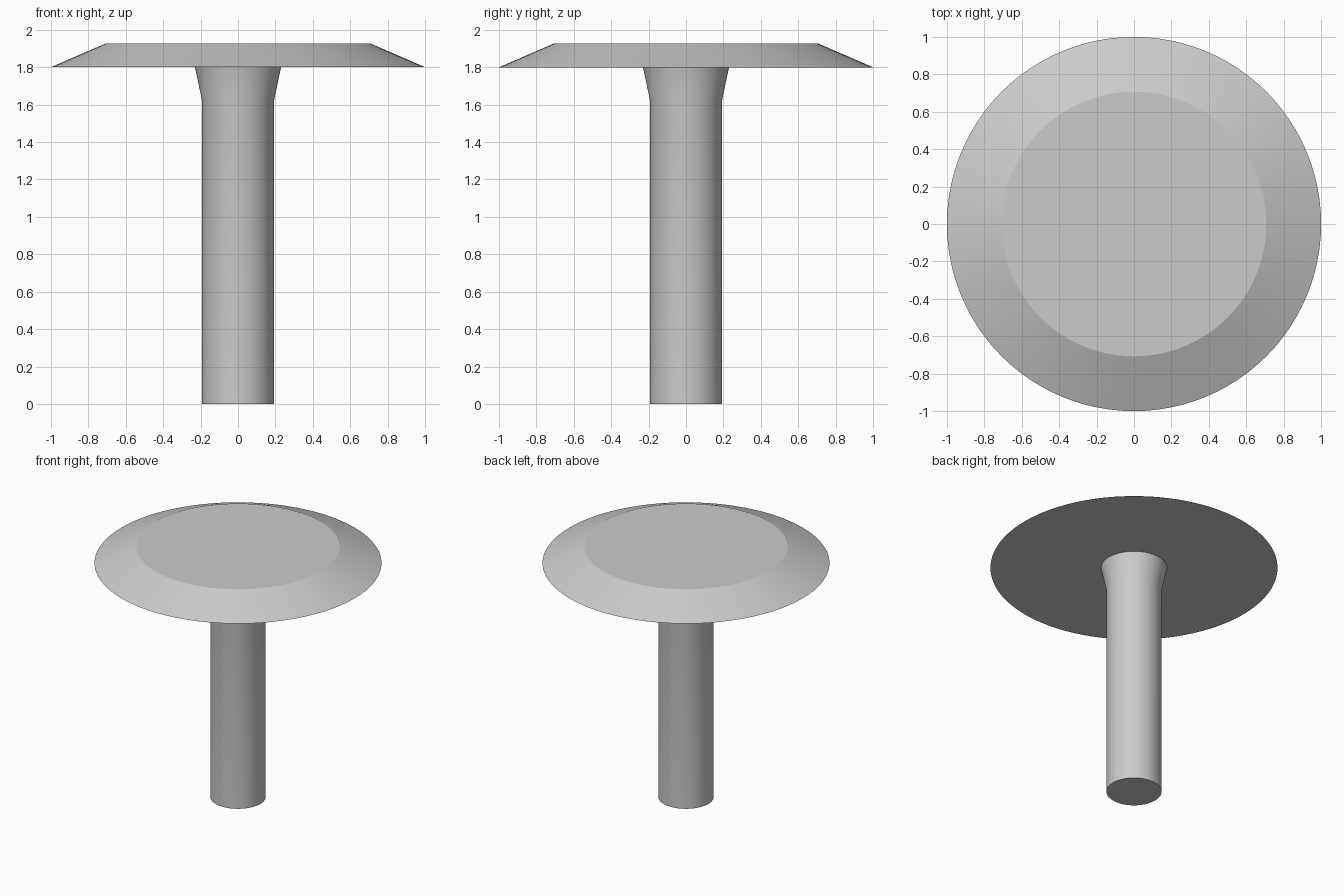
import bpy
import bmesh
import math

cube = bpy.data.objects.get("Cube")
if cube:
    bpy.data.objects.remove(cube, do_unlink=True)

SEGMENTS = 96

# One plain grey for the whole model
grey = bpy.data.materials.new("plain_grey")
grey.use_nodes = True
colour = (0.6, 0.6, 0.6, 1.0)
grey.diffuse_color = colour
grey.node_tree.nodes["Principled BSDF"].inputs["Base Color"].default_value = colour


def lathe(name, profile):
    """Closed round part from (radius, height) points, bottom to top."""
    bm = bmesh.new()
    rings = []
    for radius, z in profile:
        ring = []
        for i in range(SEGMENTS):
            a = math.tau * i / SEGMENTS
            ring.append(bm.verts.new((radius * math.cos(a), radius * math.sin(a), z)))
        rings.append(ring)
    for low, high in zip(rings, rings[1:]):
        for i in range(SEGMENTS):
            j = (i + 1) % SEGMENTS
            bm.faces.new((low[i], low[j], high[j], high[i]))
    bm.faces.new(rings[0][::-1])
    bm.faces.new(rings[-1])
    mesh = bpy.data.meshes.new(name)
    bm.to_mesh(mesh)
    bm.free()
    mesh.materials.append(grey)
    obj = bpy.data.objects.new(name, mesh)
    bpy.context.collection.objects.link(obj)
    bpy.ops.object.select_all(action="DESELECT")
    obj.select_set(True)
    bpy.context.view_layer.objects.active = obj
    bpy.ops.object.shade_smooth_by_angle(angle=math.radians(15))
    return obj


# Straight stem with a flared collar under the cap
lathe("stem", [(0.192, 0), (0.192, 1.62), (0.23, 1.8)])

# Wide cap with a sloping rim and a flat top
lathe("cap", [(1.0, 1.8), (0.707, 1.927)])
